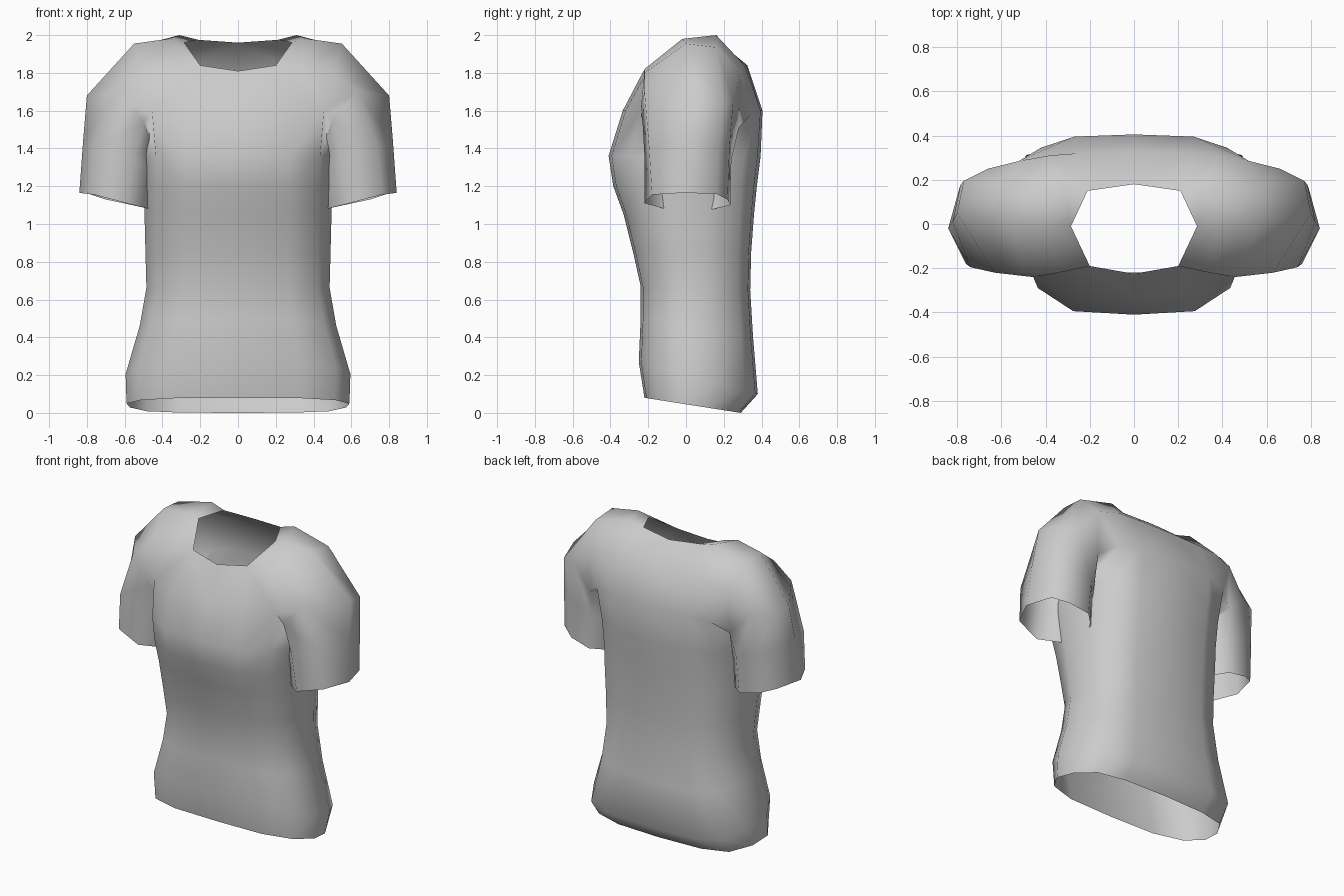
import bpy
import bmesh

default_cube = bpy.data.objects.get("Cube")
if default_cube:
    bpy.data.objects.remove(default_cube, do_unlink=True)

# Cloth material
cloth = bpy.data.materials.new("light grey cloth")
cloth.use_nodes = True
grey = (0.6, 0.6, 0.6, 1)
cloth.diffuse_color = grey
cloth.node_tree.nodes["Principled BSDF"].inputs["Base Color"].default_value = grey

bm = bmesh.new()


def add_points(points):
    return [bm.verts.new(point) for point in points]


def bridge(lower, upper, closed=False):
    """Join two equal rows of vertices with quads."""
    count = len(lower)
    for i in range(count if closed else count - 1):
        j = (i + 1) % count
        bm.faces.new((lower[i], lower[j], upper[j], upper[i]))


# Half cross-section of the body: share of width, share of depth from front to back
section = [(0, 0), (.55, .02), (.87, .15), (1, .38),
           (.97, .64), (.82, .89), (.52, .98), (0, 1)]

# Body rings from hem to chest: front height, back height, half width, front y, back y
body_rings = [
    (.08, 0, .59, -.22, .29),
    (.27, .1, .595, -.25, .38),
    (.5, .4, .52, -.24, .355),
    (.67, .65, .485, -.24, .34),
    (.85, .85, .49, -.28, .345),
    (1.05, 1.05, .495, -.33, .36),
    (1.2, 1.2, .495, -.385, .375),
    (1.36, 1.36, .5, -.41, .395),
]


def body_ring(z_front, z_back, half_width, y_front, y_back):
    return add_points([
        (half_width * across,
         y_front + (y_back - y_front) * depth,
         z_front + (z_back - z_front) * depth)
        for across, depth in section])


rows = [body_ring(*ring) for ring in body_rings]

# Armpit row closes the body under the arm
armpit = add_points([
    (0, -.335, 1.6), (.26, -.32, 1.6), (.455, -.24, 1.6), (.47, -.1, 1.5),
    (.46, .14, 1.5), (.42, .345, 1.58), (.27, .395, 1.6), (0, .405, 1.6)])
rows.append(armpit)
for lower, upper in zip(rows, rows[1:]):
    bridge(lower, upper)
front_mid, front_in, front_out, under_front, under_back, back_out, back_in, back_mid = armpit

# Neckline, shoulder crest and armhole, each running from front to back
neck_mid, neck_front, neck_side, neck_back, nape = add_points([
    (0, -.225, 1.81), (.2, -.19, 1.84), (.285, -.01, 1.96),
    (.21, .15, 1.975), (0, .18, 1.96)])
yoke_mid, yoke_in = add_points([(0, .325, 1.84), (.25, .32, 1.84)])
crest = add_points([(.34, -.22, 1.82), (.37, -.02, 1.98),
                    (.31, .16, 2), (.38, .31, 1.84)])
shoulder = add_points([(.5, -.22, 1.8), (.55, 0, 1.955),
                       (.56, .16, 1.935), (.52, .285, 1.81)])
bridge([neck_front, neck_side, neck_back, yoke_in], crest)
bridge(crest, shoulder)

# Chest and upper back panels
for panel in [
    (front_mid, front_in, neck_front, neck_mid),
    (front_in, front_out, shoulder[0], crest[0], neck_front),
    (back_out, back_in, yoke_in, crest[-1], shoulder[-1]),
    (back_in, back_mid, yoke_mid, yoke_in),
    (yoke_in, yoke_mid, nape, neck_back),
]:
    bm.faces.new(panel)

# Sleeve rings from shoulder to cuff, starting at the front of the armpit
armhole = [front_out, *shoulder, back_out, under_back, under_front]
sleeve_rings = [
    [(.5, -.23, 1.54), (.63, -.22, 1.7), (.8, .05, 1.68), (.77, .195, 1.64),
     (.66, .25, 1.65), (.52, .28, 1.51), (.455, .13, 1.42), (.455, -.1, 1.42)],
    [(.55, -.22, 1.36), (.74, -.195, 1.4), (.82, .01, 1.44), (.785, .175, 1.42),
     (.69, .23, 1.4), (.54, .24, 1.34), (.45, .14, 1.26), (.45, -.11, 1.26)],
    [(.59, -.22, 1.11), (.76, -.18, 1.155), (.84, -.02, 1.165), (.79, .16, 1.16),
     (.7, .22, 1.13), (.56, .235, 1.1), (.47, .15, 1.08), (.47, -.11, 1.08)],
]
previous = armhole
for points in sleeve_rings:
    ring = add_points(points)
    bridge(previous, ring, closed=True)
    previous = ring

# Face outward and shade smooth
bm.faces.ensure_lookup_table()
bmesh.ops.recalc_face_normals(bm, faces=bm.faces[:])
bm.normal_update()
if bm.faces[0].normal.y > 0:
    bmesh.ops.reverse_faces(bm, faces=bm.faces[:])
for face in bm.faces:
    face.smooth = True

mesh = bpy.data.meshes.new("shirt")
bm.to_mesh(mesh)
bm.free()
mesh.materials.append(cloth)
shirt = bpy.data.objects.new("shirt", mesh)
bpy.context.collection.objects.link(shirt)

# Second half
mirror = shirt.modifiers.new("mirror", 'MIRROR')
mirror.use_axis[0] = True
mirror.use_clip = True
